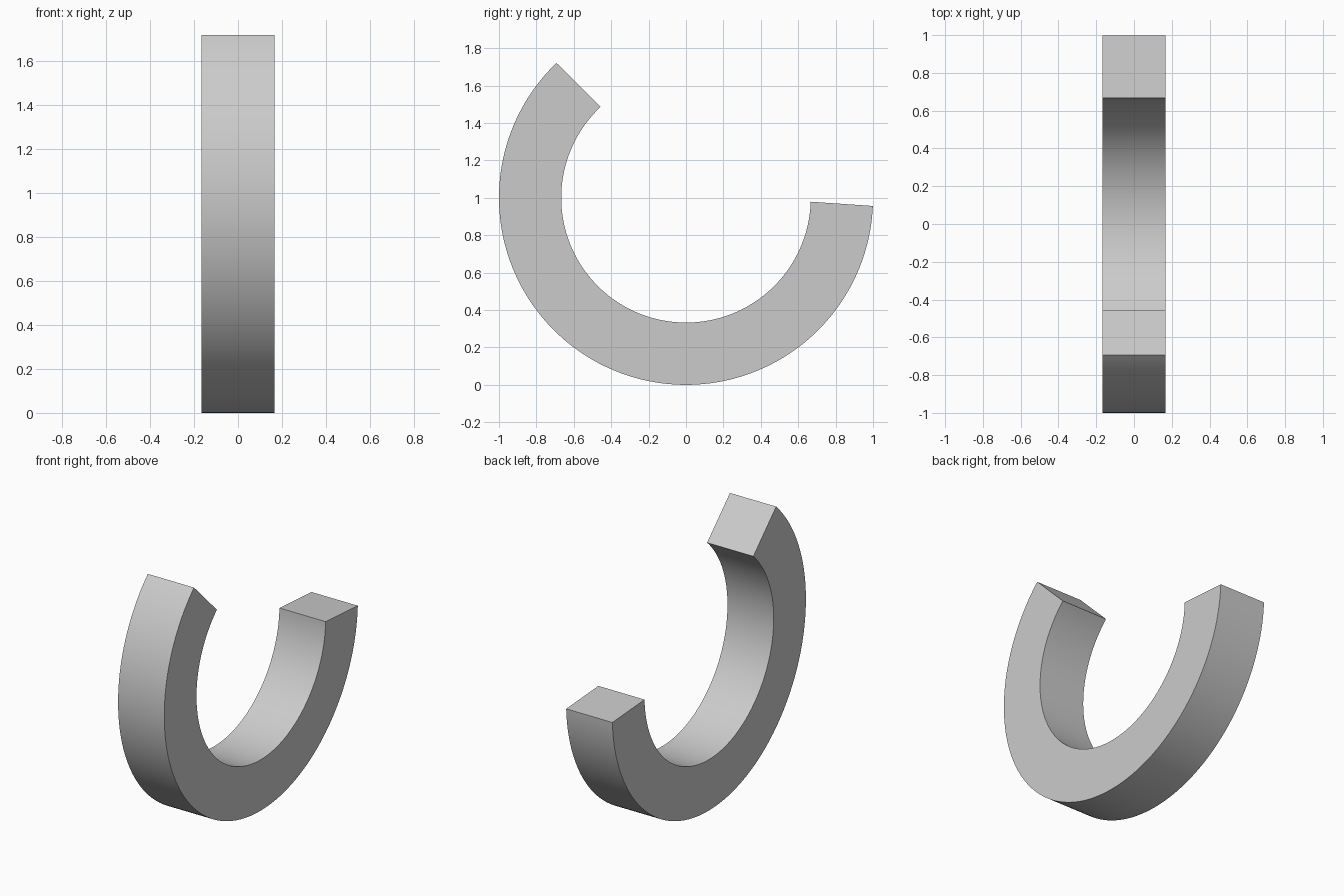
import bpy
import bmesh
from math import cos, sin, radians

if "Cube" in bpy.data.objects:
    bpy.data.objects.remove(bpy.data.objects["Cube"])

R_OUT, R_IN, HALF_W, SEGS = 1.0, 0.667, 0.167, 128
CENTRE_Z = 1.0


def point(bm, x, r, start, end, t):
    a = radians(start + (end - start) * t)
    return bm.verts.new((x, r * cos(a), CENTRE_Z + r * sin(a)))


# Open ring: square cross-sections swept clockwise around the x axis
bm = bmesh.new()
outer, inner = (-2.5, -226.15), (-1.8, -226.8)
rings = []
for i in range(SEGS + 1):
    t = i / SEGS
    rings.append([
        point(bm, -HALF_W, R_IN, *inner, t),
        point(bm, HALF_W, R_IN, *inner, t),
        point(bm, HALF_W, R_OUT, *outer, t),
        point(bm, -HALF_W, R_OUT, *outer, t),
    ])

# Curved walls and flat sides
for a, b in zip(rings, rings[1:]):
    for k in range(4):
        n = (k + 1) % 4
        bm.faces.new((a[k], a[n], b[n], b[k]))

# End caps
bm.faces.new(rings[0])
bm.faces.new(rings[-1])
bmesh.ops.recalc_face_normals(bm, faces=bm.faces[:])

mesh = bpy.data.meshes.new("open_ring")
bm.to_mesh(mesh)
bm.free()
ring = bpy.data.objects.new("open_ring", mesh)
bpy.context.collection.objects.link(ring)

# Smooth curved walls, crisp edges
bpy.context.view_layer.objects.active = ring
ring.select_set(True)
bpy.ops.object.shade_smooth_by_angle(angle=radians(30))
